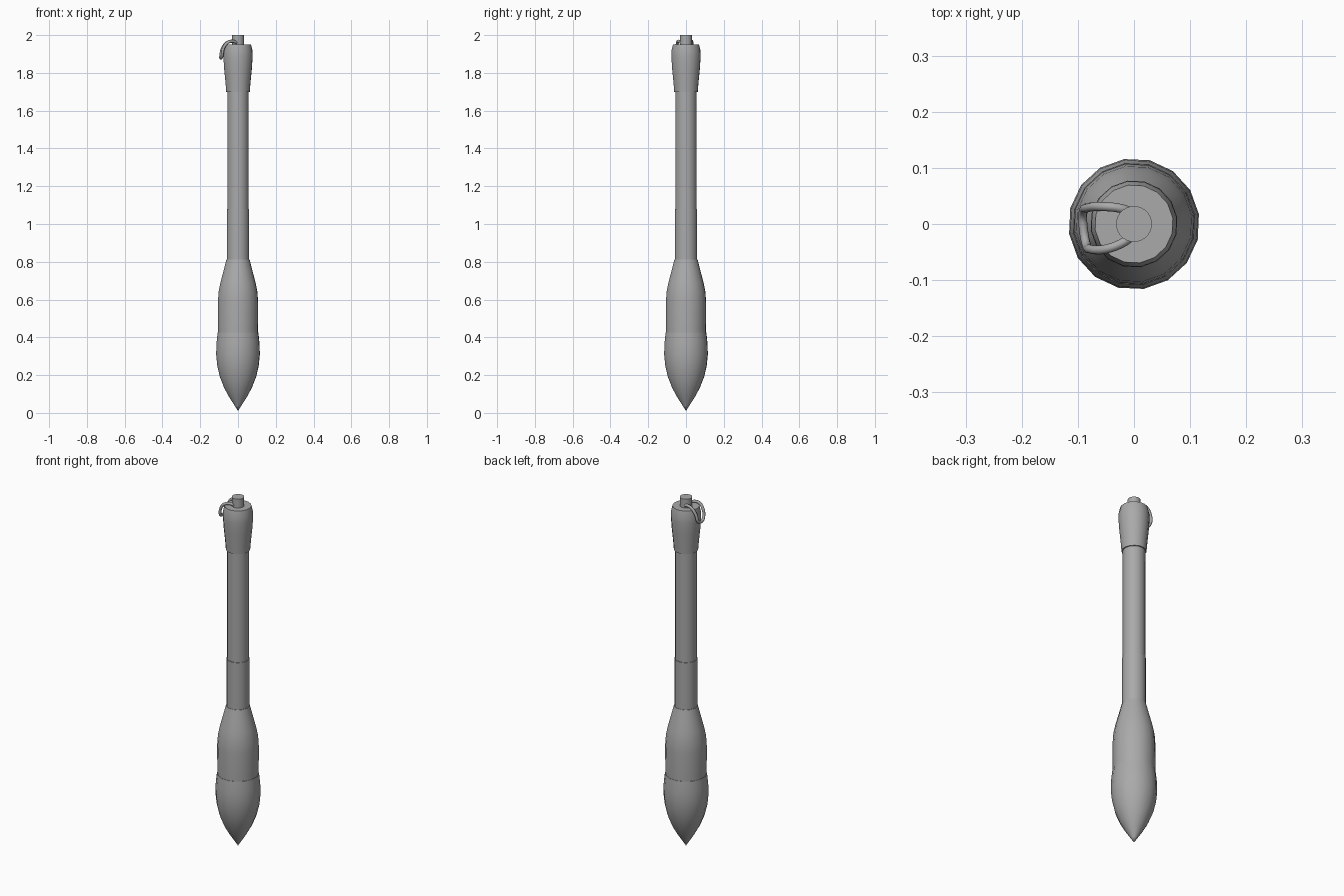
import bpy, bmesh, math
from mathutils import Vector

if "Cube" in bpy.data.objects:
    bpy.data.objects.remove(bpy.data.objects["Cube"])

grey = bpy.data.materials.new("grey")
grey.diffuse_color = (0.4, 0.4, 0.4, 1)
grey.use_nodes = True
grey.node_tree.nodes["Principled BSDF"].inputs["Base Color"].default_value = grey.diffuse_color


def finish(ob, angle=35):
    ob.data.materials.append(grey)
    bpy.ops.object.select_all(action='DESELECT')
    ob.select_set(True)
    bpy.context.view_layer.objects.active = ob
    bpy.ops.object.shade_smooth_by_angle(angle=math.radians(angle))


def lathe(name, profile, sides=16):
    """Closed solid turned about z from (radius, height) points, bottom to top."""
    bm = bmesh.new()
    rings = []
    for r, z in profile:
        n = 1 if r == 0 else sides
        rings.append([bm.verts.new((r * math.cos(2 * math.pi * i / sides + 0.15),
                                    r * math.sin(2 * math.pi * i / sides + 0.15), z))
                      for i in range(n)])
    for a, b in zip(rings, rings[1:]):
        for i in range(sides):
            j = (i + 1) % sides
            if len(a) == 1:
                bm.faces.new((a[0], b[j], b[i]))
            else:
                bm.faces.new((a[i], a[j], b[j], b[i]))
    if len(rings[0]) > 1:
        bm.faces.new(rings[0][::-1])
    bm.faces.new(rings[-1])
    mesh = bpy.data.meshes.new(name)
    bm.to_mesh(mesh)
    bm.free()
    ob = bpy.data.objects.new(name, mesh)
    bpy.context.collection.objects.link(ob)
    finish(ob)


# pointed nose, swelling then tucking in at the seam
lathe("nose", [(0, 0.01), (0.017, 0.037), (0.045, 0.08), (0.073, 0.13), (0.097, 0.19),
               (0.111, 0.25), (0.117, 0.31), (0.115, 0.37), (0.109, 0.425)])
# cylindrical body tapering to the shaft
lathe("body", [(0.107, 0.425), (0.108, 0.58), (0.104, 0.64), (0.094, 0.69),
               (0.078, 0.75), (0.062, 0.812)])
# two-step shaft
lathe("lower_shaft", [(0.06, 0.80), (0.06, 1.08)])
lathe("upper_shaft", [(0.057, 1.07), (0.057, 1.72)])
# flared end cap and the pin on top
lathe("end_cap", [(0.063, 1.70), (0.067, 1.75), (0.074, 1.82), (0.078, 1.88),
                  (0.077, 1.92), (0.070, 1.95)])
lathe("end_pin", [(0.032, 1.94), (0.032, 2.0)], 24)

# bent wire ring hooked through the pin and hanging over the cap
curve = bpy.data.curves.new("pull_ring", 'CURVE')
curve.dimensions = '3D'
curve.bevel_depth = 0.008
curve.bevel_resolution = 2
curve.resolution_u = 5
path = [(0, 0.020, 1.955), (-0.025, 0.028, 1.967), (-0.055, 0.031, 1.962),
        (-0.082, 0.029, 1.930), (-0.091, 0.020, 1.888), (-0.090, -0.010, 1.878),
        (-0.085, -0.036, 1.888), (-0.077, -0.045, 1.930), (-0.052, -0.045, 1.962),
        (-0.025, -0.036, 1.967), (0, -0.020, 1.955)]
spline = curve.splines.new('BEZIER')
spline.bezier_points.add(len(path) - 1)
for p, co in zip(spline.bezier_points, path):
    p.co = Vector(co)
    p.handle_left_type = p.handle_right_type = 'AUTO'
ring = bpy.data.objects.new("pull_ring", curve)
bpy.context.collection.objects.link(ring)
bpy.ops.object.select_all(action='DESELECT')
ring.select_set(True)
bpy.context.view_layer.objects.active = ring
bpy.ops.object.convert(target='MESH')
finish(bpy.context.object, 60)
